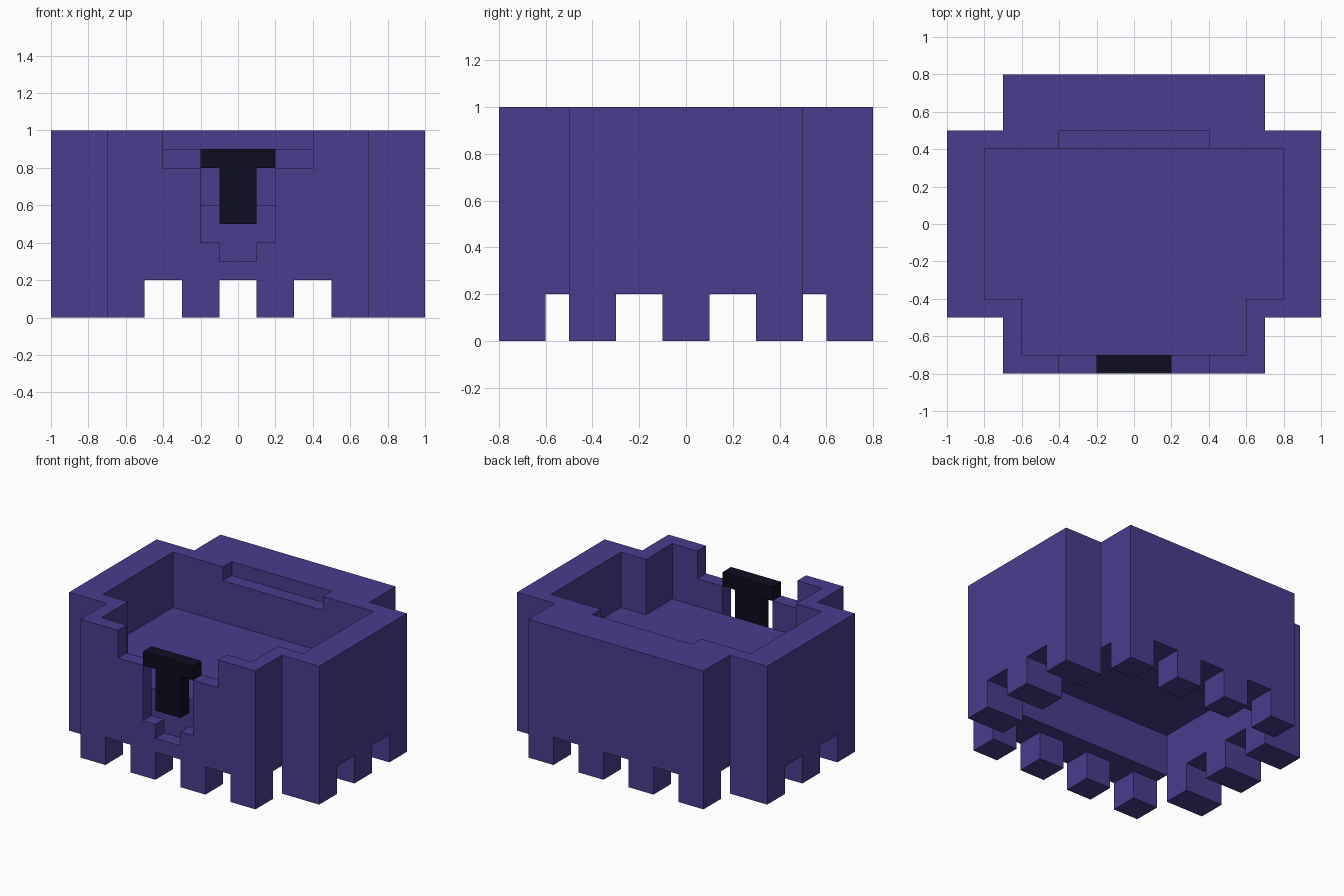
import bpy
import bmesh

cube = bpy.data.objects.get("Cube")
if cube:
    bpy.data.objects.remove(cube, do_unlink=True)


def make_material(name, color):
    mat = bpy.data.materials.new(name)
    mat.use_nodes = True
    mat.diffuse_color = color
    mat.node_tree.nodes["Principled BSDF"].inputs["Base Color"].default_value = color
    return mat


purple = make_material("deep_purple", (0.070, 0.044, 0.270, 1))
black = make_material("blue_black", (0.004, 0.004, 0.014, 1))


def make_prism(name, outline, axis, low, high, mat):
    """Extrude a 2D outline along y (outline in x, z) or z (outline in x, y)."""
    bm = bmesh.new()
    place = (lambda p, d: (p[0], d, p[1])) if axis == "y" else (lambda p, d: (*p, d))
    base = bm.faces.new([bm.verts.new(place(p, low)) for p in outline])
    grown = bmesh.ops.extrude_face_region(bm, geom=[base])["geom"]
    shift = place((0, 0), high - low)
    bmesh.ops.translate(bm, vec=shift, verts=[v for v in grown if isinstance(v, bmesh.types.BMVert)])
    bmesh.ops.recalc_face_normals(bm, faces=bm.faces)
    mesh = bpy.data.meshes.new(name)
    bm.to_mesh(mesh)
    bm.free()
    mesh.materials.append(mat)
    obj = bpy.data.objects.new(name, mesh)
    bpy.context.collection.objects.link(obj)
    return obj


def mirrored(half):
    """Close a right-hand half outline with its mirror image in x."""
    return half + [(-x, d) for x, d in reversed(half)]


def rect(x0, x1, y0, y1):
    return [(x0, y0), (x1, y0), (x1, y1), (x0, y1)]


def carve(target, outline, axis, low, high):
    cutter = make_prism("cutter", outline, axis, low, high, purple)
    cutter.hide_render = True
    mod = target.modifiers.new("carve", "BOOLEAN")
    mod.operation = "DIFFERENCE"
    mod.solver = "EXACT"
    mod.object = cutter
    bpy.context.view_layer.objects.active = target
    bpy.ops.object.modifier_apply(modifier=mod.name)
    bpy.data.objects.remove(cutter, do_unlink=True)


# Cross-shaped body
body = make_prism("body", mirrored([(0.7, -0.8), (0.7, -0.5), (1, -0.5),
                                    (1, 0.5), (0.7, 0.5), (0.7, 0.8)]), "z", 0, 1, purple)

# Gaps that leave a row of feet along every side
for x in (-0.4, 0, 0.4):
    carve(body, rect(x - 0.1, x + 0.1, -0.1, 0.2), "y", -0.9, 0.9)
for y0, y1 in ((-0.6, -0.5), (-0.3, -0.1), (0.1, 0.3), (0.5, 0.6)):
    carve(body, rect(-1.1, 1.1, y0, y1), "z", -0.1, 0.2)

# Hollow underside and open top, with a thin floor between
carve(body, rect(-0.7, 0.7, -0.5, 0.5), "z", -0.1, 0.5)
carve(body, mirrored([(0.6, -0.7), (0.6, -0.4), (0.8, -0.4), (0.8, 0.4)]), "z", 0.6, 1.1)

# Stepped opening in the front wall and shallow step in the back wall
carve(body, mirrored([(0.1, 0.3), (0.1, 0.4), (0.2, 0.4), (0.2, 0.8),
                      (0.4, 0.8), (0.4, 1.1)]), "y", -0.9, -0.7)
carve(body, rect(-0.4, 0.4, 0.9, 1.1), "y", 0.3, 0.5)

# Dark T-shaped latch in the front opening
make_prism("front_latch", mirrored([(0.1, 0.5), (0.1, 0.8), (0.2, 0.8), (0.2, 0.9)]),
           "y", -0.8, -0.7, black)
